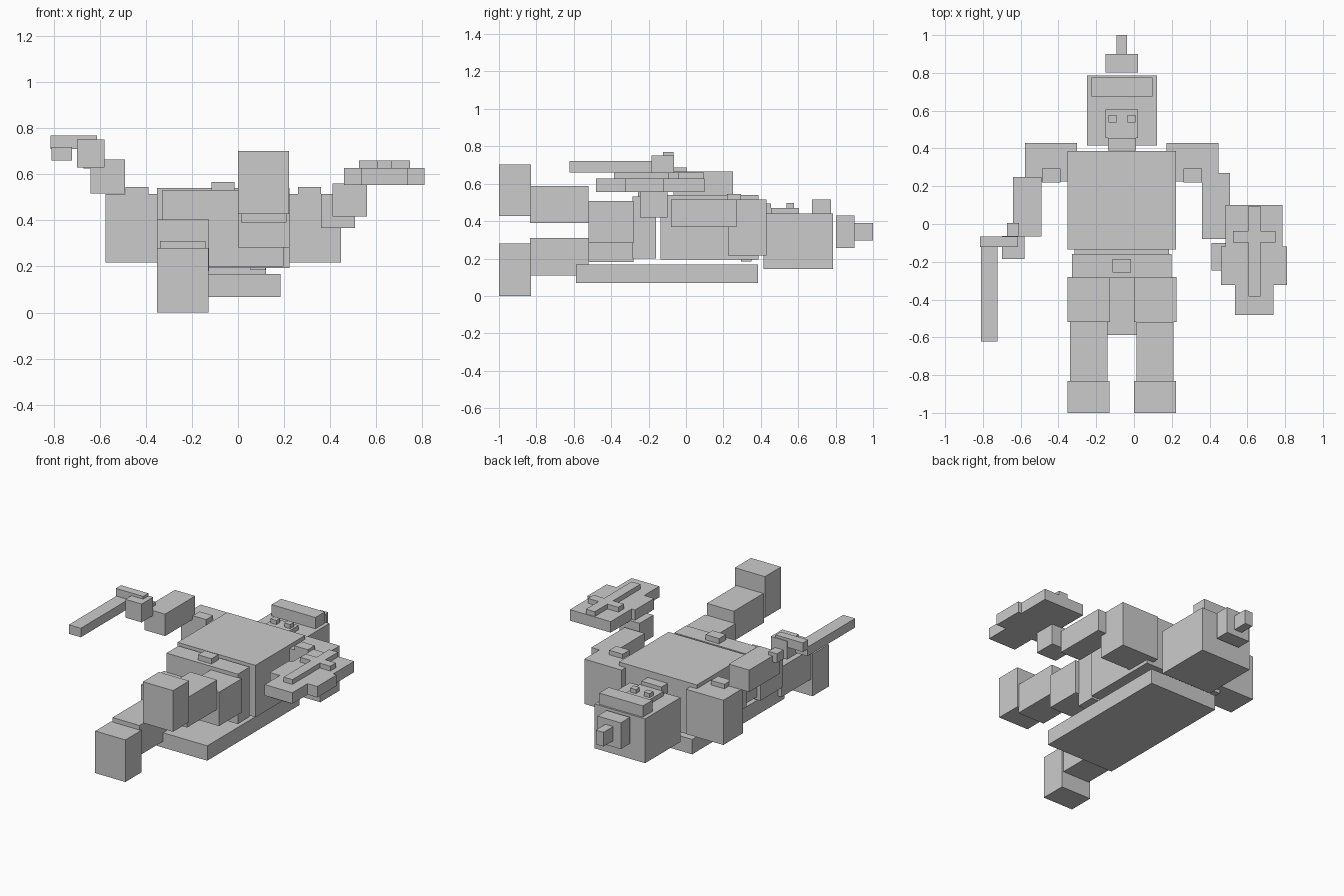
import bpy

CX = -0.064  # symmetry axis of the body


def box(name, x0, x1, y0, y1, z0, z1):
    bpy.ops.mesh.primitive_cube_add(size=1, location=((x0+x1)/2, (y0+y1)/2, (z0+z1)/2))
    o = bpy.context.object
    o.name = name
    o.scale = (x1-x0, y1-y0, z1-z0)
    bpy.ops.object.transform_apply(location=False, rotation=False, scale=True)
    return o


def pair(name, x0, x1, *yz):
    # right-hand box plus its twin across the body axis
    box(name + "_right", x0, x1, *yz)
    box(name + "_left", 2*CX-x1, 2*CX-x0, *yz)


# Head and helmet
box("head", -0.25, 0.122, 0.415, 0.787, 0.145, 0.44)
box("helmet_brim", -0.225, 0.097, 0.675, 0.775, 0.43, 0.515)
box("face_plate", -0.152, 0.022, 0.455, 0.605, 0.43, 0.47)
pair("eye", -0.035, 0.008, 0.537, 0.577, 0.46, 0.497)
box("chin_guard", -0.138, 0.01, 0.39, 0.455, 0.43, 0.495)
box("helmet_crest", -0.15, 0.022, 0.803, 0.9, 0.255, 0.43)
box("crest_tip", -0.093, -0.036, 0.9, 1.0, 0.295, 0.39)

# Torso, belt and cape
box("torso", -0.351, 0.223, -0.135, 0.387, 0.194, 0.54)
box("belt", -0.327, 0.198, -0.285, -0.16, 0.2, 0.532)
box("belt_buckle", -0.115, -0.015, -0.257, -0.185, 0.52, 0.567)
box("cape", -0.315, 0.185, -0.587, 0.385, 0.068, 0.167)
pair("cape_clasp", 0.055, 0.12, 0.295, 0.35, 0.185, 0.22)

# Legs, one lifted and one lowered
for side, dx, thigh, shin, foot in (
        ("left", -0.351, (0.18, 0.405), (0.11, 0.31), (0.0, 0.28)),
        ("right", 0.0, (0.283, 0.508), (0.39, 0.587), (0.428, 0.702))):
    box("thigh_" + side, dx, dx+0.224, -0.52, -0.28, *thigh)
    box("shin_" + side, dx+0.012, dx+0.21, -0.835, -0.52, *shin)
    box("boot_" + side, dx, dx+0.222, -1.0, -0.83, *foot)

# Shoulders and arms
pair("shoulder_pad", 0.173, 0.448, 0.225, 0.43, 0.217, 0.515)
pair("shoulder_stud", 0.261, 0.36, 0.22, 0.293, 0.487, 0.545)
box("arm_left", -0.64, -0.49, -0.067, 0.25, 0.518, 0.664)
box("hand_left", -0.7, -0.58, -0.185, -0.063, 0.63, 0.752)
box("arm_right", 0.36, 0.508, -0.08, 0.27, 0.368, 0.515)
box("hand_right", 0.411, 0.56, -0.245, -0.1, 0.418, 0.56)

# Sword
box("sword_blade", -0.81, -0.722, -0.622, -0.12, 0.66, 0.72)
box("sword_guard", -0.814, -0.613, -0.122, -0.067, 0.71, 0.77)
box("sword_grip", -0.672, -0.61, -0.063, 0.005, 0.625, 0.687)

# Shield in three stepped slabs with a raised cross
for part, x0, x1, y0, y1 in (("top", 0.485, 0.785, -0.12, 0.1),
                             ("middle", 0.46, 0.81, -0.323, -0.12),
                             ("tip", 0.534, 0.738, -0.482, -0.323)):
    box("shield_" + part, x0, x1, y0, y1, 0.555, 0.628)
box("shield_cross_long", 0.605, 0.67, -0.385, 0.095, 0.628, 0.66)
box("shield_cross_bar", 0.525, 0.748, -0.097, -0.038, 0.628, 0.66)
